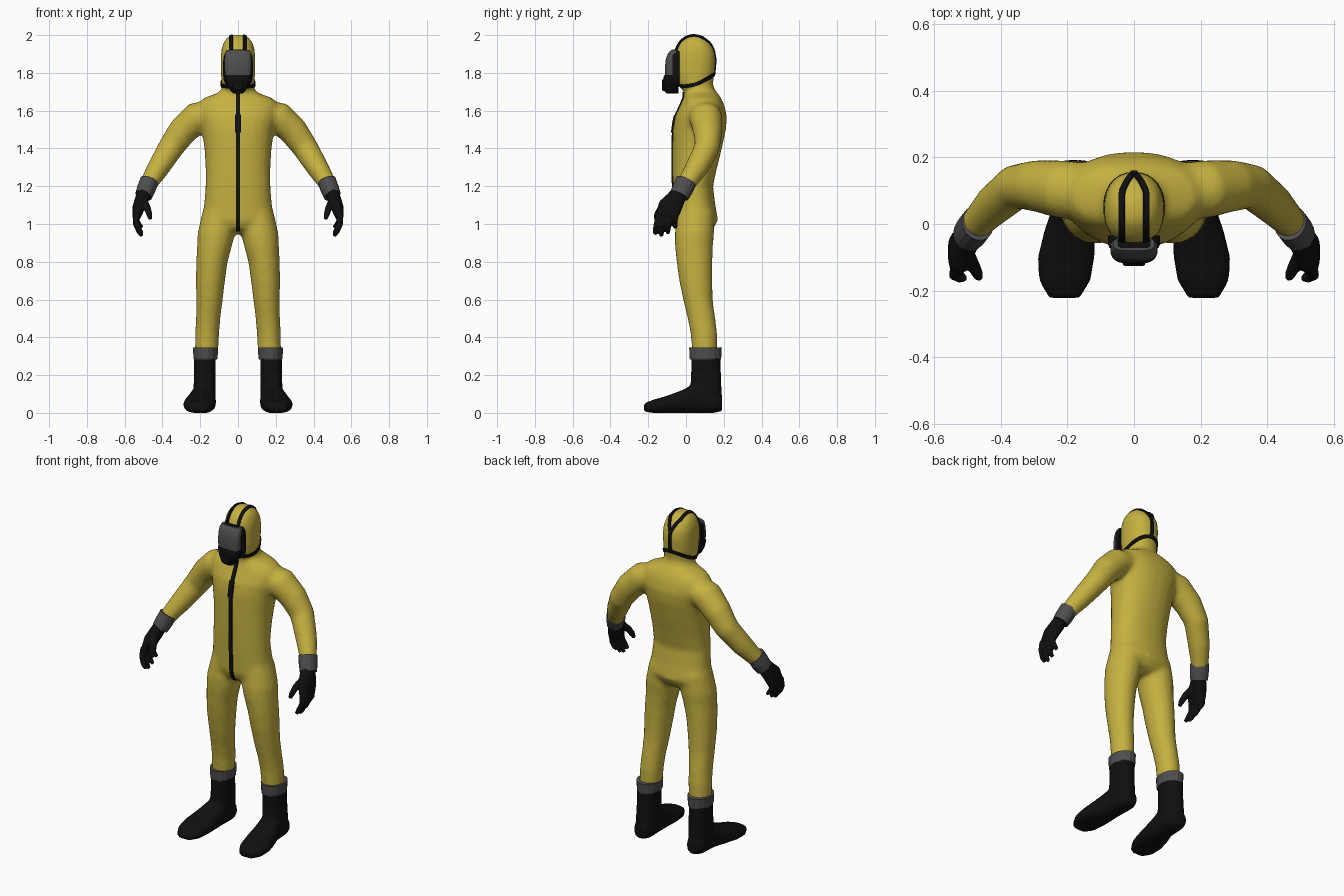
import bpy, bmesh, math
from mathutils import Vector
from mathutils.bvhtree import BVHTree

X, Y, Z = Vector((1, 0, 0)), Vector((0, 1, 0)), Vector((0, 0, 1))


def material(name, rgb):
    m = bpy.data.materials.new(name)
    m.diffuse_color = (*rgb, 1)
    return m


YELLOW = material("suit yellow", (0.56, 0.44, 0.052))
BLACK = material("rubber black", (0.005, 0.005, 0.005))
GREY = material("cuff grey", (0.075, 0.075, 0.077))


def skin(bm, sections):
    """Bridge a series of point loops and cap both ends."""
    loops = [[bm.verts.new(p) for p in sec] for sec in sections]
    n = len(loops[0])
    for a, b in zip(loops, loops[1:]):
        for i in range(n):
            j = (i + 1) % n
            bm.faces.new((a[i], a[j], b[j], b[i]))
    bm.faces.new(loops[0][::-1])
    bm.faces.new(loops[-1])


def loft(bm, rings, s=1, axis=None, ref=Y, n=16, e=2.0):
    """Rings are (x, y, z, radius along ref, radius across); s mirrors in x."""
    cs = [Vector((r[0] * s, r[1], r[2])) for r in rings]
    sections = []
    for i, r in enumerate(rings):
        t = axis or (cs[min(i + 1, len(cs) - 1)] - cs[max(i - 1, 0)]).normalized()
        u = (ref - t * ref.dot(t)).normalized()
        v = t.cross(u)
        sec = []
        for k in range(n):
            ang = 2 * math.pi * (k + 0.5) / n
            c, d = math.cos(ang), math.sin(ang)
            p = math.copysign(abs(c) ** (2 / e), c)
            q = math.copysign(abs(d) ** (2 / e), d)
            sec.append(cs[i] + u * p * r[3] + v * q * r[4])
        sections.append(sec)
    skin(bm, sections)


def finish(name, bm, mat, voxel=None, smooth=4):
    bmesh.ops.recalc_face_normals(bm, faces=bm.faces)
    me = bpy.data.meshes.new(name)
    bm.to_mesh(me)
    bm.free()
    me.materials.append(mat)
    ob = bpy.data.objects.new(name, me)
    bpy.context.collection.objects.link(ob)
    if voxel:  # fuse overlapping volumes into one soft skin
        m = ob.modifiers.new("fuse", 'REMESH')
        m.mode = 'VOXEL'
        m.voxel_size = voxel
        m.use_smooth_shade = True
        m = ob.modifiers.new("soften", 'SMOOTH')
        m.factor = 0.5
        m.iterations = smooth
    return ob


# --- suit: torso with hood, arms and legs fused ---
# torso and hood rows: z, front y, back y, half width
TORSO = [(0.95, 0.0, 0.11, 0.09), (0.975, -0.045, 0.145, 0.15), (1.02, -0.063, 0.17, 0.196),
         (1.1, -0.066, 0.156, 0.18), (1.2, -0.07, 0.143, 0.172), (1.3, -0.072, 0.165, 0.172),
         (1.4, -0.072, 0.19, 0.178), (1.5, -0.07, 0.212, 0.192), (1.57, -0.058, 0.217, 0.21),
         (1.63, -0.03, 0.203, 0.215), (1.665, -0.015, 0.187, 0.185), (1.688, -0.007, 0.172, 0.125),
         (1.705, -0.012, 0.155, 0.085), (1.74, -0.05, 0.142, 0.087), (1.8, -0.062, 0.152, 0.091),
         (1.87, -0.065, 0.157, 0.092), (1.92, -0.06, 0.15, 0.089), (1.96, -0.042, 0.128, 0.078),
         (1.985, -0.015, 0.1, 0.06), (2.001, 0.01, 0.07, 0.034)]
ARM = [(0.13, 0.095, 1.585, 0.088, 0.075), (0.22, 0.105, 1.562, 0.088, 0.085),
       (0.295, 0.115, 1.49, 0.078, 0.078), (0.355, 0.112, 1.405, 0.068, 0.069),
       (0.42, 0.058, 1.3, 0.062, 0.06), (0.485, -0.01, 1.195, 0.047, 0.045)]
LEG = [(0.1, 0.05, 1.06, 0.1, 0.09), (0.115, 0.045, 0.95, 0.105, 0.1),
       (0.125, 0.042, 0.88, 0.101, 0.093), (0.138, 0.045, 0.8, 0.096, 0.084),
       (0.146, 0.052, 0.7, 0.089, 0.078), (0.151, 0.063, 0.6, 0.079, 0.071),
       (0.158, 0.082, 0.5, 0.074, 0.065), (0.163, 0.095, 0.42, 0.071, 0.064),
       (0.167, 0.1, 0.31, 0.067, 0.062)]
bm = bmesh.new()
loft(bm, [(0, (f + b) / 2, z, (b - f) / 2, w) for z, f, b, w in TORSO], axis=Z, n=24, e=2.25)
for s in (1, -1):
    loft(bm, ARM, s)
    loft(bm, LEG, s, axis=Z)
suit = finish("suit", bm, YELLOW, 0.014, 5)

# --- boots, gloves and their cuffs ---
SHAFT = [(0.175, 0.105, 0.32, 0.078, 0.058), (0.175, 0.106, 0.2, 0.08, 0.058),
         (0.177, 0.105, 0.12, 0.084, 0.06), (0.178, 0.105, 0.03, 0.084, 0.06)]
FOOT = [(0.178, 0.192, 0.05, 0.04, 0.04), (0.178, 0.15, 0.06, 0.061, 0.058),
        (0.182, 0.05, 0.078, 0.079, 0.064), (0.193, -0.02, 0.06, 0.061, 0.077),
        (0.204, -0.1, 0.045, 0.046, 0.086), (0.208, -0.17, 0.035, 0.036, 0.078),
        (0.209, -0.222, 0.029, 0.022, 0.048)]
BOOT_CUFF = [(0.172, 0.103, 0.283, 0.083, 0.063), (0.172, 0.103, 0.29, 0.085, 0.065),
             (0.172, 0.103, 0.345, 0.088, 0.068)]
GLOVE_CUFF = [(0.47, 0.002, 1.228, 0.056, 0.05), (0.486, -0.018, 1.185, 0.056, 0.05),
              (0.5, -0.036, 1.15, 0.052, 0.046)]
PALM = [(0.492, -0.03, 1.175, 0.042, 0.035), (0.508, -0.053, 1.135, 0.05, 0.037),
        (0.525, -0.085, 1.09, 0.064, 0.033), (0.537, -0.103, 1.04, 0.06, 0.023)]
THUMB = [(0.505, -0.08, 1.13, 0.024, 0.022), (0.48, -0.13, 1.085, 0.021, 0.019),
         (0.469, -0.152, 1.05, 0.018, 0.016), (0.464, -0.163, 1.025, 0.01, 0.01)]
for s, side in ((1, "left"), (-1, "right")):
    bm = bmesh.new()
    loft(bm, SHAFT, s, axis=Z, e=2.3)
    loft(bm, FOOT, s, axis=-Y, ref=Z, e=2.5)
    finish(side + "_boot", bm, BLACK, 0.011, 3)

    bm = bmesh.new()
    loft(bm, BOOT_CUFF, s, axis=Z)
    finish(side + "_boot_cuff", bm, GREY)

    bm = bmesh.new()
    loft(bm, GLOVE_CUFF, s)
    finish(side + "_glove_cuff", bm, GREY)

    bm = bmesh.new()
    loft(bm, PALM, s, e=2.4)
    loft(bm, THUMB, s, n=10)
    for y0, y1, tip in ((-0.145, -0.163, 0.945), (-0.115, -0.13, 0.935),
                        (-0.087, -0.095, 0.95), (-0.06, -0.057, 0.98)):
        fall = 1.055 - tip
        loft(bm, [(0.537, y0, 1.055, 0.016, 0.019),
                  (0.54, y0 * 0.5 + y1 * 0.5, 1.055 - fall * 0.45, 0.016, 0.017),
                  (0.523, y1, tip + fall * 0.2, 0.014, 0.015),
                  (0.507, y1, tip, 0.01, 0.01)], s, n=10)
    finish(side + "_glove", bm, BLACK, 0.006, 2)

# --- zip and mask straps: ribbons laid on the suit surface ---
tree = BVHTree.FromObject(suit, bpy.context.evaluated_depsgraph_get())


def ribbon(name, casts, width, thick=0.006):
    """Each cast is (inside point, outward direction); the hit carries a strip."""
    hits = []
    for o, d in casts:
        o, d = Vector(o), Vector(d).normalized()
        p, nrm, _, _ = tree.ray_cast(o + d, -d)
        if p:
            hits.append((p, nrm))
    sections = []
    for i, (p, nrm) in enumerate(hits):
        t = hits[min(i + 1, len(hits) - 1)][0] - hits[max(i - 1, 0)][0]
        w = t.cross(nrm).normalized() * width / 2
        up, down = nrm * thick, nrm * -0.006
        sections.append([p - w + down, p + w + down, p + w + up, p - w + up])
    bm = bmesh.new()
    skin(bm, sections)
    return finish(name, bm, BLACK)


ribbon("zip", [((0, 0, 1.7 - 0.735 * i / 30), -Y) for i in range(31)], 0.022)
ribbon("zip_pull", [((0, 0, 1.575 - 0.0225 * i), -Y) for i in range(5)], 0.03, 0.01)


def over_head(x, deg):
    a = math.radians(deg)
    return (x, 0.045, 1.87), (0, -math.cos(a), math.sin(a))


for s, side in ((1, "left"), (-1, "right")):
    ribbon(side + "_top_strap",
           [over_head(s * 0.036 * min(1, max(0.0, (160 - d) / 45)), d)
            for d in range(20, 161, 7)], 0.019)
ribbon("back_strap", [over_head(0, d) for d in range(152, 213, 6)], 0.02)
low = []
for d in range(30, 331, 10):
    b = math.radians(d)
    low.append(((0, 0.045, 1.73 + 0.065 * ((1 - math.cos(b)) / 2) ** 3),
                (math.sin(b), -math.cos(b), 0)))
ribbon("neck_strap", low, 0.02)

# --- face mask: frame, visor and breathing piece ---
bm = bmesh.new()
loft(bm, [(0, -0.035, 1.825, 0.098, 0.079), (0, -0.062, 1.825, 0.1, 0.078),
          (0, -0.072, 1.825, 0.098, 0.074)], axis=-Y, ref=Z, n=24, e=4)
finish("mask_frame", bm, BLACK)


def face_piece(name, rows, mat, e):
    bm = bmesh.new()
    loft(bm, [(0, (f - 0.04) / 2, z, (-0.04 - f) / 2, w) for z, f, w in rows],
         axis=Z, n=24, e=e)
    ob = finish(name, bm, mat)
    for p in ob.data.polygons:
        p.use_smooth = len(p.vertices) == 4


face_piece("visor", [(1.775, -0.11, 0.068), (1.82, -0.112, 0.071), (1.87, -0.108, 0.071),
                     (1.905, -0.095, 0.069), (1.92, -0.08, 0.062)], GREY, 3.2)
face_piece("breathing_piece", [(1.69, -0.1, 0.025), (1.705, -0.115, 0.04),
                               (1.74, -0.122, 0.058), (1.775, -0.12, 0.069),
                               (1.79, -0.114, 0.071)], BLACK, 2.8)
bm = bmesh.new()
loft(bm, [(0, -0.1, 1.735, 0.032, 0.034), (0, -0.122, 1.735, 0.032, 0.034),
          (0, -0.126, 1.735, 0.027, 0.029)], axis=-Y, ref=Z)
finish("mask_filter", bm, BLACK)
